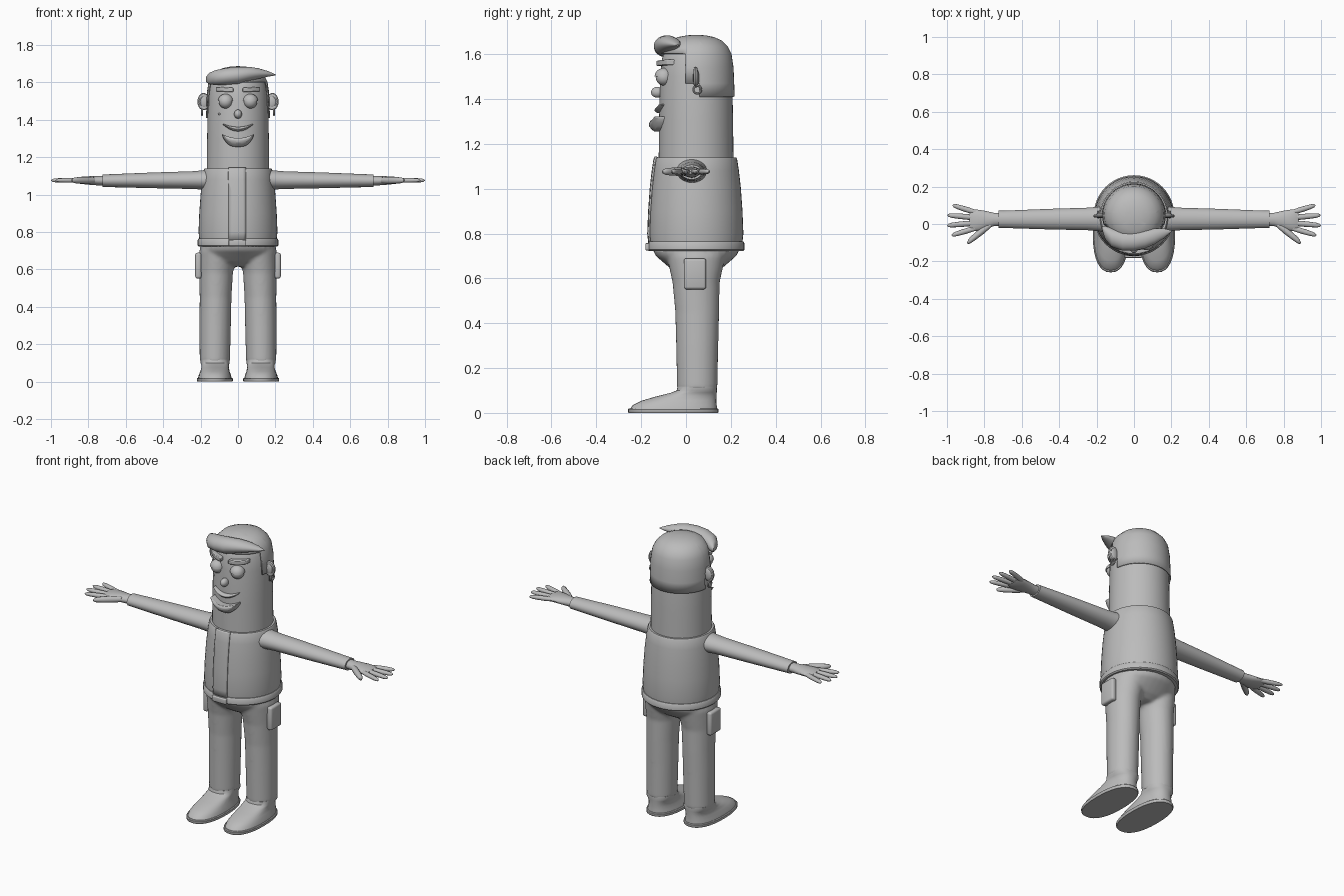
import bpy, bmesh, math
from mathutils import Vector

if "Cube" in bpy.data.objects:
    bpy.data.objects.remove(bpy.data.objects["Cube"])

CY = 0.045                      # depth centre of head and torso
grey = bpy.data.materials.new("plain grey")
grey.diffuse_color = (0.5, 0.5, 0.5, 1)
grey.use_nodes = True
grey.node_tree.nodes["Principled BSDF"].inputs["Base Color"].default_value = grey.diffuse_color


def finish(bm, name, mirror=False, angle=40):
    bmesh.ops.recalc_face_normals(bm, faces=bm.faces)
    me = bpy.data.meshes.new(name)
    bm.to_mesh(me)
    bm.free()
    ob = bpy.data.objects.new(name, me)
    bpy.context.collection.objects.link(ob)
    me.materials.append(grey)
    bpy.ops.object.select_all(action='DESELECT')
    ob.select_set(True)
    bpy.context.view_layer.objects.active = ob
    bpy.ops.object.shade_smooth_by_angle(angle=math.radians(angle))
    if mirror:
        ob.modifiers.new("mirror", 'MIRROR').use_clip = False
    return ob


def add_loft(bm, rings, axis='z', n=32, power=1.0):
    """Closed tube through rings of (position, centre1, centre2, radius1, radius2)."""
    loops = []
    for t, c1, c2, r1, r2 in rings:
        loop = []
        for i in range(n):
            a = 2 * math.pi * i / n
            c, s = math.cos(a), math.sin(a)
            u = c1 + r1 * math.copysign(abs(c) ** power, c)
            v = c2 + r2 * math.copysign(abs(s) ** power, s)
            loop.append(bm.verts.new((u, v, t) if axis == 'z' else (t, u, v)))
        loops.append(loop)
    for a, b in zip(loops, loops[1:]):
        for i in range(n):
            bm.faces.new((a[i], a[(i + 1) % n], b[(i + 1) % n], b[i]))
    bm.faces.new(loops[0])
    bm.faces.new(loops[-1])


def loft(name, rings, axis='z', mirror=False, n=32, power=1.0, angle=40):
    bm = bmesh.new()
    add_loft(bm, rings, axis, n, power)
    return finish(bm, name, mirror, angle)


def turned(profile):
    return [(z, 0, CY, r, r) for z, r in profile]


def cut(bm, co, no):
    bmesh.ops.bisect_plane(bm, geom=bm.verts[:] + bm.edges[:] + bm.faces[:],
                           plane_co=co, plane_no=no)


def drop(bm, rule):
    bmesh.ops.delete(bm, geom=[f for f in bm.faces if rule(f.calc_center_median())],
                     context='FACES')


def thicken(ob, amount, offset=1):
    m = ob.modifiers.new("thickness", 'SOLIDIFY')
    m.thickness, m.offset = amount, offset


def ball(name, pos, size, mirror=False, top_only=False):
    bm = bmesh.new()
    bmesh.ops.create_uvsphere(bm, u_segments=24, v_segments=14, radius=1)
    if top_only:
        drop(bm, lambda c: c.z < 0)
        bmesh.ops.holes_fill(bm, edges=bm.edges[:])
    for v in bm.verts:
        v.co = Vector(pos) + Vector([v.co[k] * size[k] for k in range(3)])
    return finish(bm, name, mirror)


def ring(name, pos, R, r, side, tall=1.0, mirror=True):
    """Torus whose hole faces the front, or the side."""
    bm = bmesh.new()
    n, m = 20, 8
    g = []
    for i in range(n):
        a = 2 * math.pi * i / n
        row = []
        for j in range(m):
            b = 2 * math.pi * j / m
            d = R + r * math.cos(b)
            h, w, z = d * math.cos(a), r * math.sin(b), d * math.sin(a) * tall
            off = (w, h, z) if side else (h, w, z)
            row.append(bm.verts.new(Vector(pos) + Vector(off)))
        g.append(row)
    for i in range(n):
        for j in range(m):
            k, l = (i + 1) % n, (j + 1) % m
            bm.faces.new((g[i][j], g[k][j], g[k][l], g[i][l]))
    return finish(bm, name, mirror)


def face_patch(name, x0, x1, low, high, out, mirror=False):
    """Raised piece that follows the curve of the face; low/high/out are functions."""
    bm = bmesh.new()
    n, m = 16, 4
    g = []
    for i in range(n + 1):
        x = x0 + (x1 - x0) * i / n
        base = CY - math.sqrt(0.163 ** 2 - x * x)
        col = []
        for j in range(m + 1):
            t = j / m
            z = low(x) + (high(x) - low(x)) * t
            col.append((bm.verts.new((x, base - out(t), z)),
                        bm.verts.new((x, base + 0.02, z))))
        g.append(col)
    for i in range(n):
        for j in range(m):
            for k in (0, 1):
                bm.faces.new((g[i][j][k], g[i + 1][j][k], g[i + 1][j + 1][k], g[i][j + 1][k]))
        for j in (0, m):
            bm.faces.new((g[i][j][0], g[i + 1][j][0], g[i + 1][j][1], g[i][j][1]))
    for i in (0, n):
        for j in range(m):
            bm.faces.new((g[i][j][0], g[i][j + 1][0], g[i][j + 1][1], g[i][j][1]))
    ob = finish(bm, name, mirror)
    b = ob.modifiers.new("round", 'BEVEL')
    b.width, b.segments = 0.004, 2
    return ob


def box(name, pos, size, bevel, mirror=False):
    bm = bmesh.new()
    bmesh.ops.create_cube(bm, size=1)
    for v in bm.verts:
        v.co = Vector(pos) + Vector([v.co[k] * size[k] for k in range(3)])
    bmesh.ops.bevel(bm, geom=bm.edges[:], offset=bevel, segments=3, profile=0.5, affect='EDGES')
    return finish(bm, name, mirror)


# head and neck
loft("head", turned([(1.12, .167), (1.3, .165), (1.5, .161), (1.58, .152), (1.62, .137),
                     (1.65, .11), (1.668, .07), (1.675, .02)]), n=48)

# hair cap, cut away around the face and ears
bm = bmesh.new()
add_loft(bm, turned([(1.41, .165), (1.47, .163), (1.54, .16), (1.6, .151), (1.63, .136),
                     (1.655, .111), (1.67, .077), (1.677, .04), (1.679, .008)]), n=48)
cut(bm, (0, 0, 0), (0, 1, 0))
cut(bm, (0, 0.06, 0), (0, 1, 0))
drop(bm, lambda c: c.z < 1.411 or (c.y < 0 and c.z < 1.6) or (c.y < 0.06 and c.z < 1.47))
thicken(finish(bm, "hair_cap"), 0.007)

# swept fringe
loft("fringe", [(-.172, -.02, 1.615, .006, .012), (-.155, -.045, 1.62, .035, .03),
                (-.12, -.072, 1.625, .05, .04), (-.06, -.09, 1.632, .053, .045),
                (0, -.09, 1.637, .053, .046), (.06, -.08, 1.645, .05, .038),
                (.11, -.066, 1.647, .042, .028), (.16, -.05, 1.645, .026, .015),
                (.2, -.038, 1.64, .004, .003)], 'x')

# eyes, lids, brows
ball("eye", (.066, -.098, 1.497), (.037, .037, .037), True)
ball("eyelid", (.066, -.099, 1.5), (.041, .041, .038), True, True)
face_patch("eyebrow", .025, .118, lambda x: 1.547 + .06 * (x - .03),
           lambda x: 1.571 + .06 * (x - .03), lambda t: .016, True)

# nose, mouth, chin beard, mole
ball("nose", (0, -.128, 1.43), (.021, .028, .024))
face_patch("mouth", -.08, .08, lambda x: 1.338 + 5.5 * x * x,
           lambda x: 1.362 + 2.6 * x * x, lambda t: .01 + .014 * math.sin(math.pi * t))
face_patch("chin_beard", -.085, .085, lambda x: 1.255 + 95 * abs(x) ** 3,
           lambda x: 1.302 + 3 * x * x, lambda t: .024 + .024 * math.sin(math.pi * t * .75))
ball("mole", (-.1, -.085, 1.43), (.006, .006, .006))

# ears and earrings
ball("ear", (.18, .045, 1.495), (.028, .014, .038), True)
ring("ear_rim", (.184, .043, 1.497), .024, .009, False, 1.4)
ring("earring", (.192, .05, 1.442), .017, .005, True)

# jacket, raised front strip, waistband, buckle
TORSO = [(.745, .205), (.8, .211), (.9, .207), (1.0, .2), (1.08, .191), (1.132, .183), (1.14, .178)]
loft("jacket", turned(TORSO + [(1.14, .16)]), n=48)
bm = bmesh.new()
add_loft(bm, turned(TORSO), n=48)
cut(bm, (-.05, 0, 0), (1, 0, 0))
cut(bm, (.042, 0, 0), (1, 0, 0))
drop(bm, lambda c: c.x < -.05 or c.x > .042 or c.y > -.08)
thicken(finish(bm, "front_strip"), 0.007)
loft("waistband", turned([(.722, .19), (.722, .21), (.728, .216), (.757, .216),
                          (.764, .211), (.765, .19)]), n=48)
box("buckle", (-.003, -.168, .741), (.094, .026, .032), .005)

# trousers: hips and both legs fused together
bm = bmesh.new()
add_loft(bm, [(.73, 0, CY, .202, .195), (.7, 0, CY, .203, .18), (.67, 0, CY, .2, .145),
              (.64, 0, CY, .175, .11), (.615, 0, CY, .1, .07)])
for s in (1, -1):
    add_loft(bm, [(.7, s * .108, CY, .1, .13), (.64, s * .112, CY, .096, .118),
                  (.58, s * .117, CY, .09, .105), (.45, s * .12, .05, .085, .098),
                  (.3, s * .122, .05, .084, .094), (.105, s * .124, .05, .081, .09)])
bmesh.ops.recalc_face_normals(bm, faces=bm.faces)
trousers = finish(bm, "trousers", angle=60)
rm = trousers.modifiers.new("fuse", 'REMESH')
rm.mode, rm.voxel_size, rm.use_smooth_shade = 'VOXEL', 0.009, True
sm = trousers.modifiers.new("soften", 'SMOOTH')
sm.factor, sm.iterations = 0.5, 6

# side pockets
box("pocket", (.212, .04, .62), (.034, .1, .138), .012, True)

# shoes and soles
loft("shoe", [(.018, .124, -.056, .09, .194), (.035, .124, -.05, .086, .187),
              (.055, .123, -.03, .078, .166), (.075, .122, .005, .073, .132),
              (.09, .122, .035, .074, .102), (.1, .123, .048, .078, .09),
              (.118, .124, .05, .078, .087)], mirror=True, power=.85)
loft("sole", [(0, .124, -.057, .093, .199), (.004, .124, -.057, .096, .202),
              (.016, .124, -.057, .096, .202), (.02, .124, -.057, .092, .198)],
     mirror=True, power=.85)

# sleeves
loft("sleeve", [(.15, .027, 1.078, .072, .056), (.19, .027, 1.078, .065, .051),
                (.25, .027, 1.077, .06, .047), (.45, .026, 1.076, .055, .042),
                (.7, .025, 1.074, .046, .034), (.725, .025, 1.074, .046, .033),
                (.725, .025, 1.074, .034, .026)], 'x', True)

# hands: palm, four fingers, thumb
loft("palm", [(.71, .025, 1.074, .034, .026), (.75, .024, 1.074, .036, .025),
              (.79, .022, 1.075, .047, .023), (.83, .02, 1.076, .056, .02),
              (.865, .02, 1.076, .058, .016), (.88, .02, 1.076, .05, .01)], 'x', True, 20)


def finger(name, x0, y0, x1, y1, r):
    rings = [(x0 + (x1 - x0) * t, y0 + (y1 - y0) * t, 1.076, r * k, r * k * .85)
             for t, k in ((0, .9), (.3, 1.05), (.6, 1), (.85, .85), (.95, .6), (1, .15))]
    loft(name, rings, 'x', True, 12)


for i, (y0, x1, y1) in enumerate(((.062, .97, .1), (.034, .997, .047),
                                  (.006, 1.0, -.008), (-.022, .975, -.06))):
    finger("finger_%d" % (i + 1), .845, y0, x1, y1, .0145)
finger("thumb", .765, .0, .892, -.1, .021)
